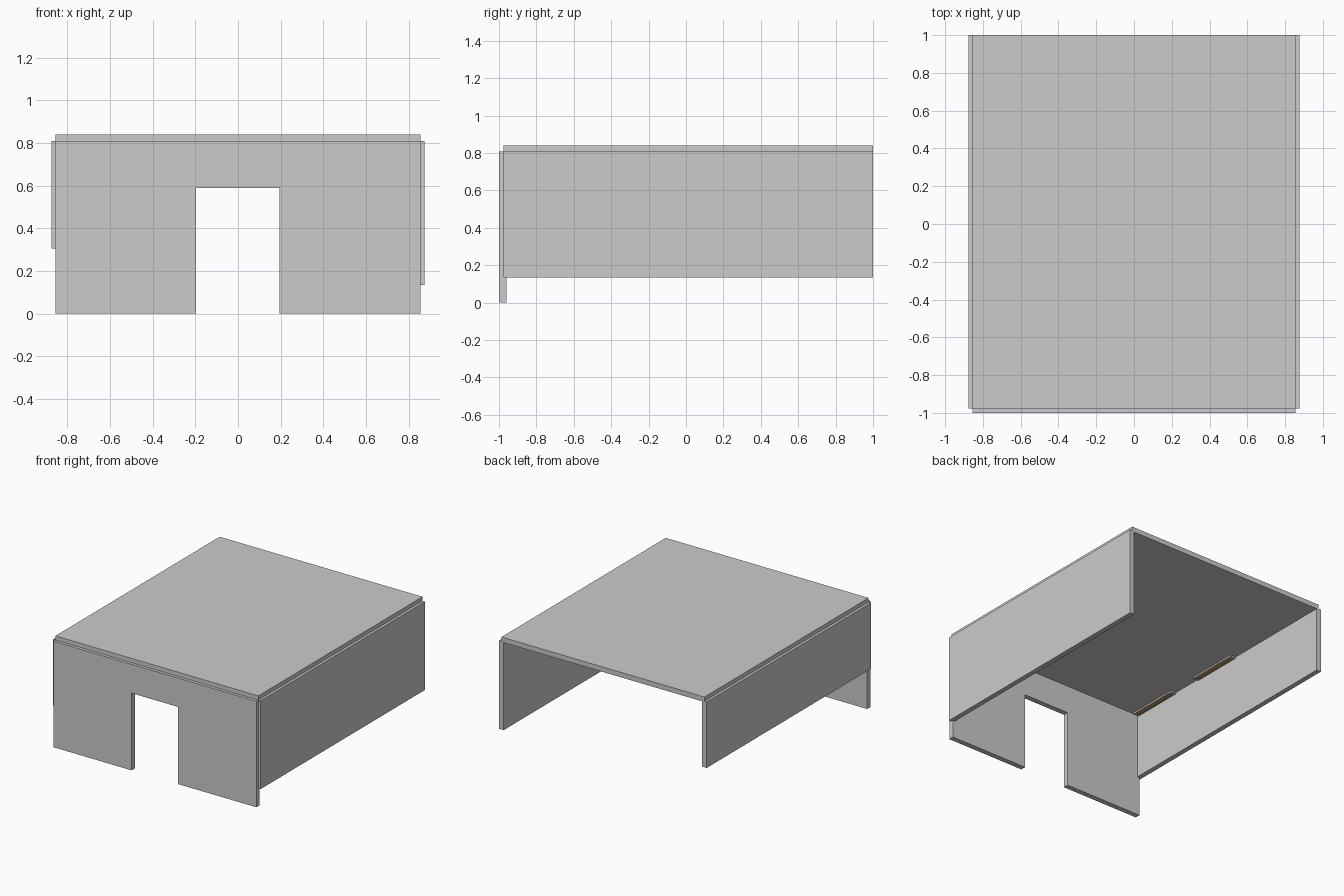
import bpy

if "Cube" in bpy.data.objects:
    bpy.data.objects.remove(bpy.data.objects["Cube"])


def box(name, x, y, z, color=None):
    """Axis-aligned box from (min, max) ranges."""
    bpy.ops.mesh.primitive_cube_add(size=1)
    ob = bpy.context.object
    ob.name = name
    ob.location = [(r[0] + r[1]) / 2 for r in (x, y, z)]
    ob.scale = [r[1] - r[0] for r in (x, y, z)]
    bpy.ops.object.transform_apply(location=True, rotation=False, scale=True)
    if color:
        mat = bpy.data.materials.get(name[:-2]) or bpy.data.materials.new(name[:-2])
        mat.diffuse_color = color
        mat.use_nodes = True
        mat.node_tree.nodes["Principled BSDF"].inputs["Base Color"].default_value = mat.diffuse_color
        ob.data.materials.append(mat)
    return ob


TOP = 0.808          # top of the walls
FRONT = (-1.0, -0.96)
SIDE = (-0.977, 1.0)

# Roof slab
box("roof", (-0.855, 0.855), SIDE, (0.802, 0.84))

# Front wall: two panels and the lintel over the doorway
box("front_panel_left", (-0.855, -0.197), FRONT, (0, TOP))
box("front_panel_right", (0.195, 0.855), FRONT, (0, TOP))
box("door_lintel", (-0.197, 0.195), FRONT, (0.588, TOP))

# Side walls, left one shorter
box("left_wall", (-0.875, -0.837), SIDE, (0.305, TOP))
box("right_wall", (0.837, 0.875), SIDE, (0.135, TOP))

# Two slim ceiling lamps along the left wall
for i, y in enumerate((-0.74, -0.09)):
    box(f"lamp_base_{i}", (-0.835, -0.79), (y - 0.205, y + 0.205), (0.79, 0.803))
    box(f"lamp_strip_{i}", (-0.825, -0.80), (y - 0.18, y + 0.18), (0.784, 0.791),
        (0.6, 0.33, 0.1, 1))
